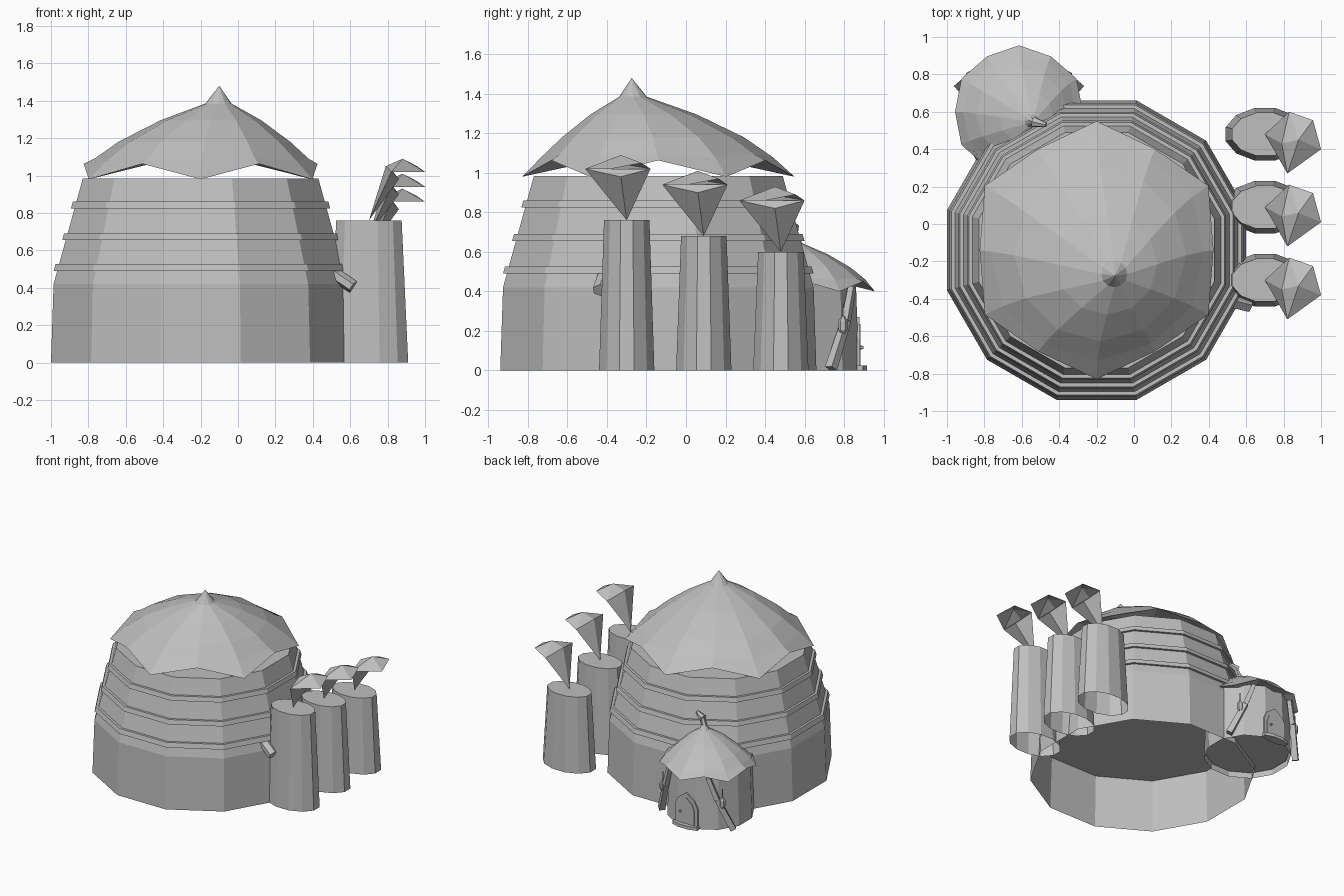
import bpy, bmesh
from math import sin, cos, pi, radians
from mathutils import Vector

cube = bpy.data.objects.get("Cube")
if cube:
    bpy.data.objects.remove(cube)

clay = bpy.data.materials.new("pale_grey")
clay.use_nodes = True
GREY = (0.52, 0.52, 0.52, 1)
clay.diffuse_color = GREY
clay.node_tree.nodes["Principled BSDF"].inputs["Base Color"].default_value = GREY


def finish(name, bm, outward=True):
    if outward:
        bmesh.ops.recalc_face_normals(bm, faces=bm.faces)
    mesh = bpy.data.meshes.new(name)
    bm.to_mesh(mesh)
    bm.free()
    mesh.materials.append(clay)
    ob = bpy.data.objects.new(name, mesh)
    bpy.context.collection.objects.link(ob)
    return ob


def ring(cx, cy, z, rx, ry=None, n=12):
    """Polygon ring with flat sides towards the axes, sized by its apothem."""
    k = 1 / cos(pi / n)
    ry = ry or rx
    angles = [2 * pi * (i + 0.5) / n for i in range(n)]
    return [(cx + rx * k * cos(a), cy + ry * k * sin(a), z) for a in angles]


def loft(name, rings, bottom=False, top=False):
    """Skin a stack of rings; a ring of one point makes a tip."""
    bm = bmesh.new()
    rows = [[bm.verts.new(p) for p in r] for r in rings]
    for lo, hi in zip(rows, rows[1:]):
        n = max(len(lo), len(hi))
        for i in range(n):
            j = (i + 1) % n
            if len(hi) == 1:
                bm.faces.new((lo[i], lo[j], hi[0]))
            elif len(lo) == 1:
                bm.faces.new((lo[0], hi[j], hi[i]))
            else:
                bm.faces.new((lo[i], lo[j], hi[j], hi[i]))
    if bottom:
        bm.faces.new(rows[0][::-1])
    if top:
        bm.faces.new(rows[-1])
    return finish(name, bm)


def tube(name, a, b, r1, r2, n=6, squash=1.0):
    """Closed tapered bar from a to b."""
    a, b = Vector(a), Vector(b)
    d = (b - a).normalized()
    u = d.cross(Vector((0, 0, 1)))
    u = u.normalized() if u.length > 0.01 else Vector((1, 0, 0))
    v = d.cross(u)
    def circle(c, r):
        return [c + u * r * cos(2 * pi * (i + .5) / n)
                + v * r * squash * sin(2 * pi * (i + .5) / n) for i in range(n)]
    return loft(name, [circle(a, r1), circle(b, r2)], True, True)


# Main building: open plinth, then a leaning wall with three raised bands
BX, BY = -0.2, -0.14
loft("plinth_wall", [ring(BX, BY, 0, .80), ring(BX, BY, .42, .786)])


def lean(z):
    return .786 - (z - .42) * .277


profile = [(.42, lean(.42))]
for lo, hi in ((.49, .527), (.655, .69), (.825, .86)):
    profile += [(lo, lean(lo)), (lo, lean(lo) + .019),
                (hi, lean(hi) + .019), (hi, lean(hi))]
profile.append((.985, lean(.985)))
loft("banded_wall", [ring(BX, BY, z, r) for z, r in profile], True, True)


# Thatched roofs: six drooping tips, off-centre peak, closed underside
def roof(name, cx, cy, z0, s, sz, tip, mid, peak):
    px, py = peak

    def row(shift, r_tip, z_tip, r_mid=None, z_mid=None):
        pts = []
        for i in range(12):
            a = pi / 6 * (i + 1)
            low = i % 2 == 0
            r = r_tip if low or r_mid is None else r_mid
            z = z_tip if low or z_mid is None else z_mid
            pts.append((cx + px * shift + r * s * cos(a),
                        cy + py * shift + r * s * sin(a), z0 + z * sz))
        return pts

    centre = [(cx, cy, z0 + .15 * sz)]
    loft(name, [centre,
                row(0, tip, 0, mid, .083),
                row(.05, .585, .10, .57, .112),
                row(.2, .46, .20),
                row(.55, .27, .315),
                row(.95, .07, .405),
                [(cx + px, cy + py, z0 + .5 * sz)]])


roof("main_roof", BX, BY, .98, 1, 1, .69, .625, (.10, -.135))
HX, HY = -.615, .6
roof("hut_roof", HX, HY, .40, .53, .6, .67, .645, (.07, -.05))

# Curled finial on the hut
tube("finial_stem", (-.55, .55, .66), (-.52, .54, .73), .022, .016)
tube("finial_curl", (-.535, .545, .72), (-.47, .53, .75), .03, .012)

# Three stepped chimneys with flaring plumes
for i in range(3):
    y, h = -.30 + .39 * i, .76 - .08 * i
    loft(f"chimney_{i + 1}", [ring(.70, y, 0, .21, .14),
                              ring(.70, y, h, .175, .115)], top=True)
    bm = bmesh.new()
    spots = dict(tip=(.70, 0, 0), left=(.82, -.21, .26), right=(.83, .12, .26),
                 back=(.79, -.05, .29), front=(.86, -.03, .22), crown=(.88, -.03, .33),
                 lip_r=(.957, .075, .29), lip=(1.0, -.08, .26))
    v = {k: bm.verts.new((p[0], y + p[1], h + p[2])) for k, p in spots.items()}
    for f in ("tip back left", "tip right back", "tip front right", "tip left front",
              "back crown left", "back right crown", "crown lip left",
              "crown lip_r lip", "crown right lip_r", "left front right"):
        bm.faces.new([v[k] for k in f.split()])
    finish(f"plume_{i + 1}", bm, False)

# Spout on the front corner
tube("spout", (.49, -.40, .49), (.615, -.43, .405), .045, .045, 6, .8)

# Hut wall with a floor slightly above the ground
WY = .565
loft("hut_wall", [ring(HX, WY, 0, .31), ring(HX, WY, .44, .295)])
loft("hut_floor", [ring(HX, WY, .04, .30)], top=True)


# Arched door plates
def arch(name, w, h, y0, y1):
    outline = [(-w, 0), (-w, h * .6), (-w * .75, h * .8), (0, h),
               (w * .75, h * .8), (w, h * .6), (w, 0)]
    loft(name, [[(HX + x, y, z) for x, z in outline] for y in (y0, y1)], True, True)


arch("door_frame", .10, .27, WY + .30, WY + .312)
arch("door_panel", .075, .235, WY + .31, WY + .318)
tube("door_knob", (HX + .045, .88, .116), (HX + .045, .897, .116), .01, .008)
loft("door_step", [ring(HX, .88, z, .11, .035, 8) for z in (0, .025)], True, True)

# Leaning posts with hanging lanterns either side of the door
for side, label in ((1, "left"), (-1, "right")):
    def at(r, deg, z):
        a = radians(deg)
        return (HX + side * r * cos(a), WY + r * sin(a), z)
    tube(f"{label}_post", at(.36, 28, .01), at(.335, 47, .25), .032, .026, 4)
    tube(f"{label}_post_top", at(.335, 47, .25), at(.325, 58, .42), .026, .022, 4)
    tube(f"{label}_lantern_cord", at(.35, 41, .34), at(.35, 41, .26), .004, .004, 4)
    x, y, _ = at(.35, 41, 0)
    loft(f"{label}_lantern", [ring(x, y, z, r, n=6) for z, r in
                              ((.185, .01), (.205, .02), (.25, .02), (.275, .006))],
         True, True)
